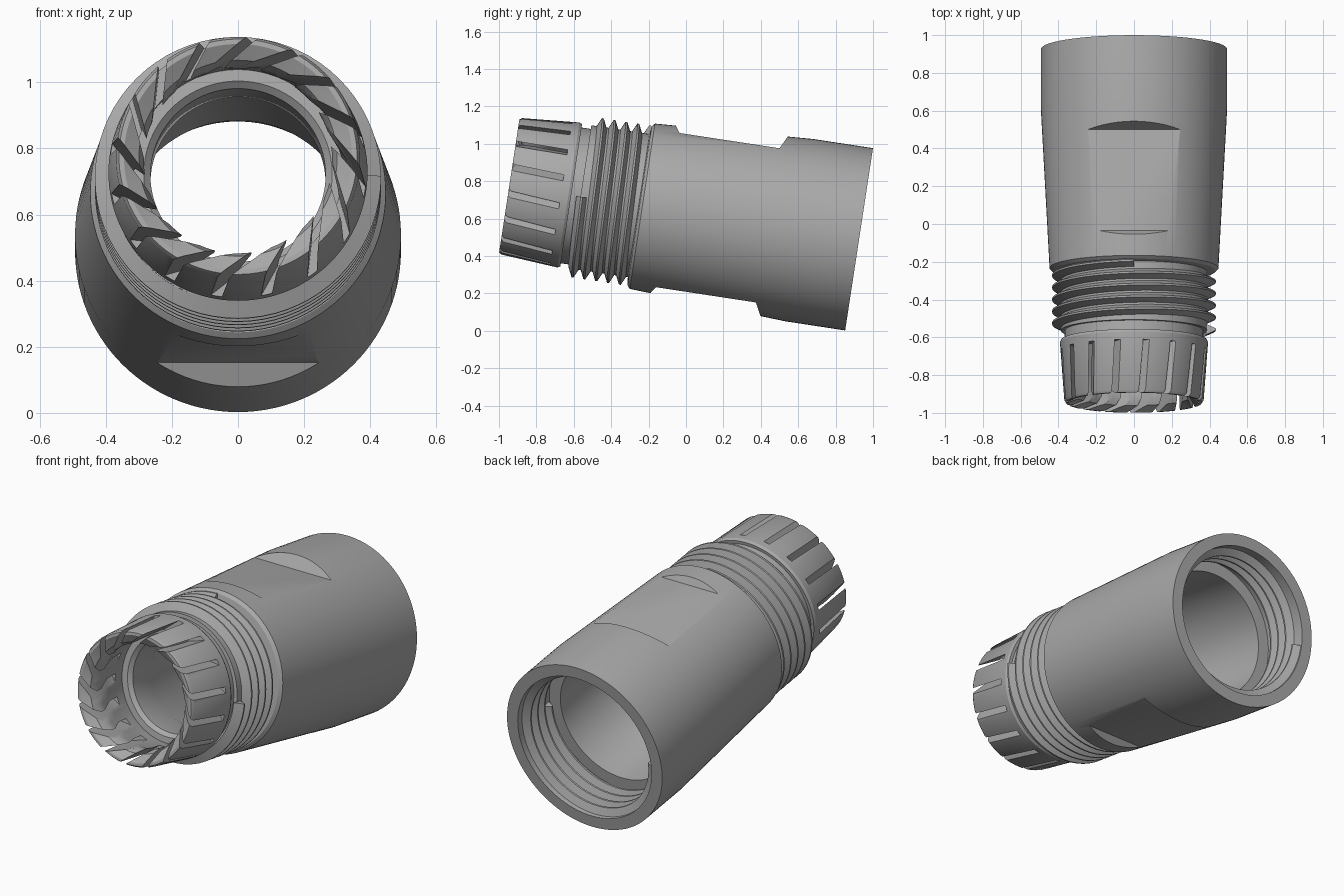
import bpy, bmesh
from math import sin, cos, pi, radians
from mathutils import Matrix, Vector

cube = bpy.data.objects.get("Cube")
if cube:
    bpy.data.objects.remove(cube, do_unlink=True)

grey = bpy.data.materials.new("mid_grey")
grey.use_nodes = True
COLOUR = (0.4, 0.4, 0.4, 1)
grey.diffuse_color = COLOUR
grey.node_tree.nodes["Principled BSDF"].inputs["Base Color"].default_value = COLOUR

# The tube axis is local y, tipped down towards the back
POSE = Matrix.Translation((0, -0.945, 0.775)) @ Matrix.Rotation(radians(-8.67), 4, 'X')
PITCH = 0.064


def make_object(name, bm):
    bmesh.ops.recalc_face_normals(bm, faces=bm.faces)
    mesh = bpy.data.meshes.new(name)
    bm.to_mesh(mesh)
    bm.free()
    mesh.materials.append(grey)
    obj = bpy.data.objects.new(name, mesh)
    bpy.context.collection.objects.link(obj)
    obj.matrix_world = POSE
    return obj


def activate(obj):
    bpy.ops.object.select_all(action='DESELECT')
    obj.select_set(True)
    bpy.context.view_layer.objects.active = obj


def smooth(obj):
    activate(obj)
    bpy.ops.object.shade_smooth_by_angle(angle=radians(28))


def bridge(bm, a, b):
    n = len(a)
    for i in range(n):
        j = (i + 1) % n
        bm.faces.new((a[i], a[j], b[j], b[i]))


def lathe(name, profile, steps=112):
    bm = bmesh.new()
    rings = []
    for k in range(steps):
        a = 2 * pi * k / steps
        rings.append([bm.verts.new((r * cos(a), t, r * sin(a))) for t, r in profile])
    for k in range(steps):
        bridge(bm, rings[k], rings[(k + 1) % steps])
    return make_object(name, bm)


def thread(name, start, turns, root, crest, steps=72):
    """Helical ridge with a trapezoid section, starting on the left side."""
    section = [(-0.029, root), (-0.005, crest), (0.005, crest), (0.029, root)]
    bm = bmesh.new()
    rings = []
    for k in range(int(turns * steps) + 1):
        turn = k / steps
        a = -2 * pi * turn
        rings.append([bm.verts.new((r * cos(a), start + PITCH * turn + t, r * sin(a)))
                      for t, r in section])
    for a, b in zip(rings, rings[1:]):
        bridge(bm, a, b)
    bm.faces.new(rings[0])
    bm.faces.new(rings[-1])
    smooth(make_object(name, bm))


def cut(obj, cutter):
    cutter.hide_render = True
    mod = obj.modifiers.new("cut", 'BOOLEAN')
    mod.operation = 'DIFFERENCE'
    mod.solver = 'EXACT'
    mod.use_self = True
    mod.object = cutter
    activate(obj)
    bpy.ops.object.modifier_apply(modifier=mod.name)
    bpy.data.objects.remove(cutter, do_unlink=True)


# Hollow body: (distance along axis, radius) from the collet rim, out and back through the bore
outside = [(0, .36), (.015, .369), (.32, .392), (.335, .385), (.335, .367), (.385, .367),
           (.385, .387), (.70, .387), (.705, .43), (.72, .447), (1.57, .493), (1.892, .493)]
inside = [(1.892, .425), (1.60, .425), (1.60, .355), (.8, .355), (.54, .265), (.37, .265),
          (.35, .285), (.35, .32), (.2, .31), (.11, .287), (.07, .285), (.03, .30), (0, .345)]
body = lathe("tube_body", outside + inside)

# Two wrench flats with sloping ends
bm = bmesh.new()
flat = [(.857, .417), (1.398, .417), (1.47, .56), (.759, .56)]
for side in (1, -1):
    ends = [[bm.verts.new((x, t, d * side)) for t, d in flat] for x in (-.4, .4)]
    bridge(bm, *ends)
    bm.faces.new(ends[0])
    bm.faces.new(ends[1])
cut(body, make_object("flat_cutter", bm))

# Sixteen slanted slots that split the collet into fingers
SLOTS, SLANT, LENGTH = 16, radians(43), 0.29
bm = bmesh.new()
for k in range(SLOTS):
    phi = radians(81.5) + 2 * pi * k / SLOTS
    lean = phi - SLANT
    rim = Vector((cos(phi), 0, sin(phi))) * 0.38
    out = Vector((cos(lean), 0, sin(lean)))
    centre = rim - out * 0.07 + Vector((0, 0.09, 0))
    place = (Matrix.Translation(centre) @ Matrix.Rotation(-lean, 4, 'Y')
             @ Matrix.Diagonal((LENGTH, 0.38, 0.025, 1)))
    bmesh.ops.create_cube(bm, size=1, matrix=place)
cut(body, make_object("slot_cutter", bm))
smooth(body)

# Screw threads: outer one behind the collet, inner one in the back socket
thread("outer_thread", 0.392, 4.75, 0.382, 0.433)
thread("inner_thread", 1.635, 3.5, 0.43, 0.385)
